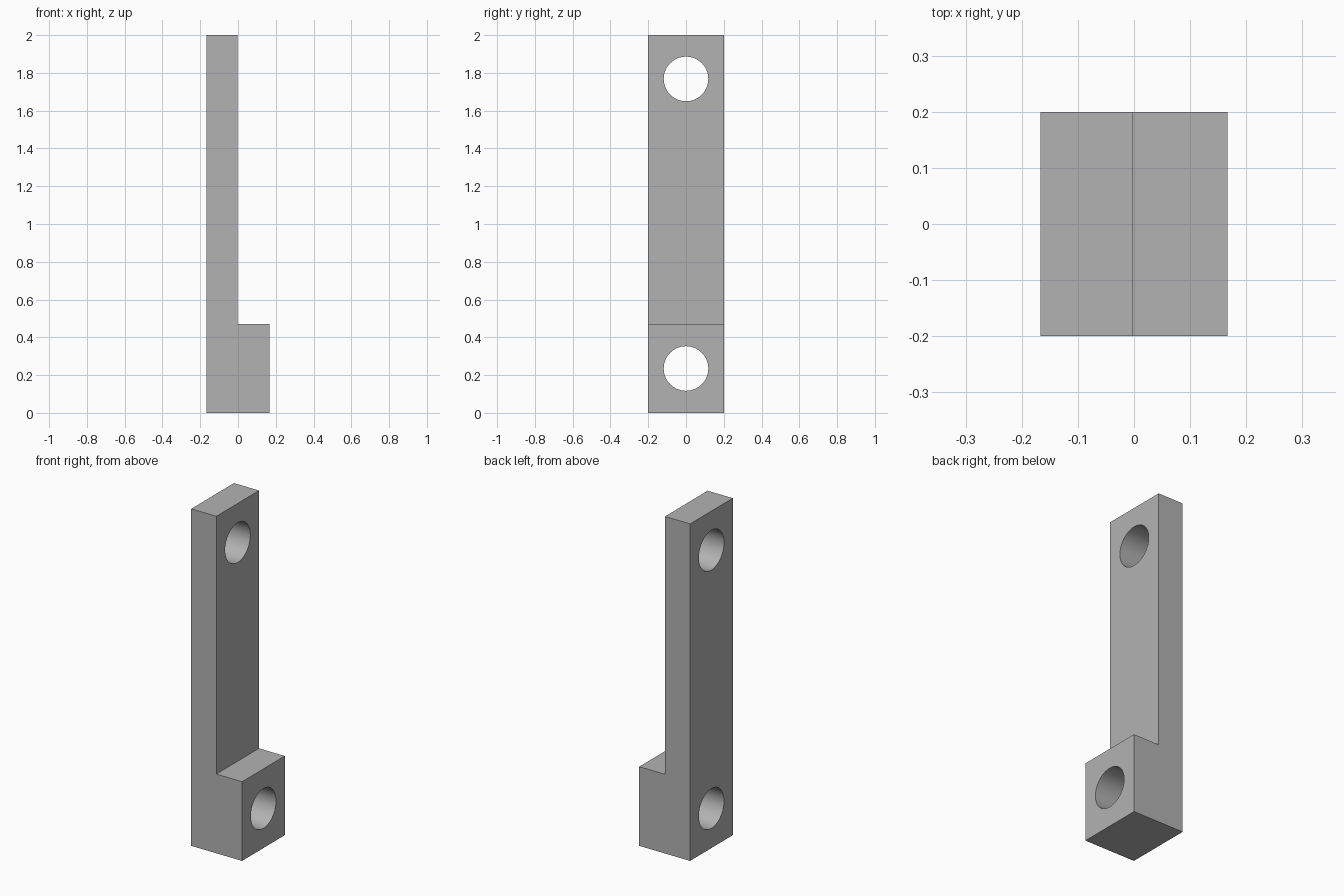
import bpy
import bmesh
from math import pi, radians
from mathutils import Vector

cube = bpy.data.objects.get("Cube")
if cube:
    bpy.data.objects.remove(cube, do_unlink=True)

HALF_X, HALF_Y = 0.167, 0.2
STEP_X, STEP_Z, TOP = -0.002, 0.47, 2.0
HOLE_R = 0.118
HOLE_HEIGHTS = (0.235, 1.768)

grey = bpy.data.materials.new("plain grey")
grey.use_nodes = True
colour = (0.45, 0.45, 0.45, 1)
grey.diffuse_color = colour
grey.node_tree.nodes["Principled BSDF"].inputs["Base Color"].default_value = colour


def extruded_profile(name, points):
    """Extrude an x-z outline through the full depth."""
    bm = bmesh.new()
    face = bm.faces.new([bm.verts.new((x, -HALF_Y, z)) for x, z in points])
    moved = bmesh.ops.extrude_face_region(bm, geom=[face])["geom"]
    verts = [v for v in moved if isinstance(v, bmesh.types.BMVert)]
    bmesh.ops.translate(bm, verts=verts, vec=Vector((0, 2 * HALF_Y, 0)))
    bmesh.ops.recalc_face_normals(bm, faces=bm.faces)
    mesh = bpy.data.meshes.new(name)
    bm.to_mesh(mesh)
    bm.free()
    obj = bpy.data.objects.new(name, mesh)
    bpy.context.collection.objects.link(obj)
    mesh.materials.append(grey)
    return obj


# Upright bar with a thick foot
bracket = extruded_profile("stepped_bracket", [
    (-HALF_X, 0), (HALF_X, 0), (HALF_X, STEP_Z),
    (STEP_X, STEP_Z), (STEP_X, TOP), (-HALF_X, TOP)])

# Round holes through the foot and the top
for z in HOLE_HEIGHTS:
    bpy.ops.mesh.primitive_cylinder_add(vertices=64, radius=HOLE_R, depth=1,
                                        location=(0, 0, z), rotation=(0, pi / 2, 0))
    cutter = bpy.context.object
    cutter.name = "hole_cutter"
    cutter.hide_render = True
    cutter.data.materials.append(grey)

    bpy.ops.object.select_all(action="DESELECT")
    bracket.select_set(True)
    bpy.context.view_layer.objects.active = bracket
    cut = bracket.modifiers.new("hole", "BOOLEAN")
    cut.operation = "DIFFERENCE"
    cut.solver = "EXACT"
    cut.object = cutter
    bpy.ops.object.modifier_apply(modifier=cut.name)
    bpy.data.objects.remove(cutter, do_unlink=True)

bpy.ops.object.shade_smooth_by_angle(angle=radians(30))
